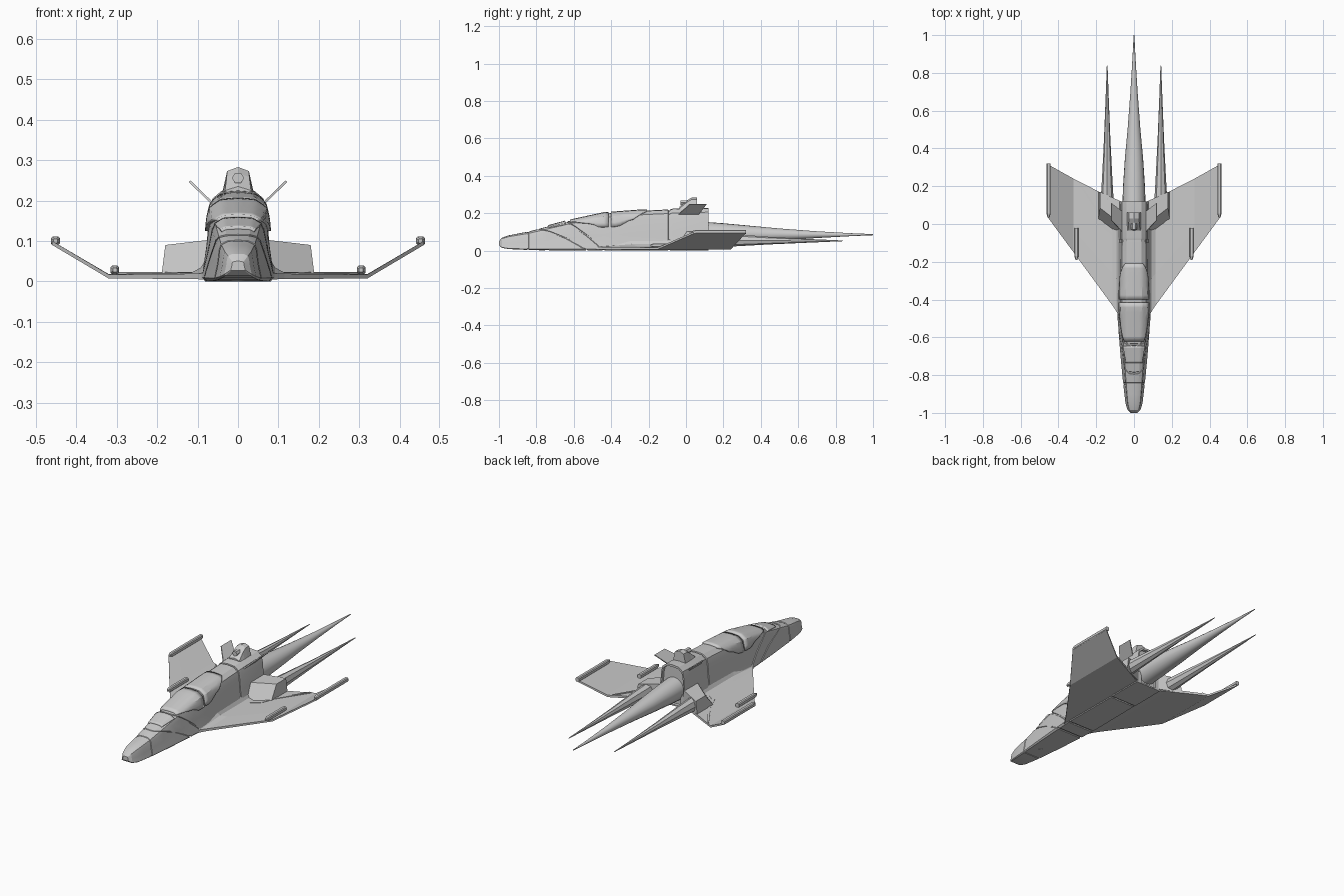
import bpy, bmesh, math
from mathutils import Vector

if "Cube" in bpy.data.objects:
    bpy.data.objects.remove(bpy.data.objects["Cube"])

def make(name, verts, faces, smooth=None):
    me = bpy.data.meshes.new(name)
    me.from_pydata([tuple(v) for v in verts], [], faces)
    bm = bmesh.new()
    bm.from_mesh(me)
    bmesh.ops.recalc_face_normals(bm, faces=bm.faces)
    bm.to_mesh(me)
    bm.free()
    ob = bpy.data.objects.new(name, me)
    bpy.context.collection.objects.link(ob)
    if smooth:
        bpy.ops.object.select_all(action='DESELECT')
        ob.select_set(True)
        bpy.context.view_layer.objects.active = ob
        bpy.ops.object.shade_smooth_by_angle(angle=math.radians(smooth))
    return ob

def loft(name, rings, smooth=None):
    n = len(rings[0])
    verts = [p for r in rings for p in r]
    faces = [(a * n + i, a * n + (i + 1) % n, (a + 1) * n + (i + 1) % n, (a + 1) * n + i)
             for a in range(len(rings) - 1) for i in range(n)]
    faces += [tuple(range(n)), tuple(range(len(verts) - n, len(verts)))]
    return make(name, verts, faces, smooth)

def lerp(table, y):
    if y <= table[0][0]:
        return table[0][1]
    for (a, p), (b, q) in zip(table, table[1:]):
        if y <= b:
            return p + (q - p) * (y - a) / (b - a)
    return table[-1][1]

def mirrored(points, sx):
    return [(sx * x, y, z) for x, y, z in points]

# Fuselage envelope: top height, underside height and half width along y
TOP = [(-1, .05), (-.985, .068), (-.95, .081), (-.84, .102), (-.63, .157), (-.44, .198),
       (-.25, .212), (-.09, .22), (.12, .225)]
LOW = [(-1, .027), (-.985, .015), (-.95, .008), (-.84, .003), (-.6, 0), (.12, 0)]
WID = [(-1, .018), (-.985, .034), (-.95, .045), (-.84, .058), (-.63, .078), (-.45, .09), (.12, .085)]
SEC = [(0, 0), (.9, 0), (1, .05), (.96, .17), (.87, .42), (.8, .76), (.72, .9), (.45, .985), (0, 1)]

def hull_point(t, y, s=1.0, rake=0.0):
    i = min(int(t), len(SEC) - 2)
    f = t - i
    w = SEC[i][0] + (SEC[i + 1][0] - SEC[i][0]) * f
    h = SEC[i][1] + (SEC[i + 1][1] - SEC[i][1]) * f
    y += rake * (1 - h)
    lo, hi = lerp(LOW, y), lerp(TOP, y)
    z = lo + h * (hi - lo)
    if s < 1 or h > .1:
        mid = (lo + hi) / 2
        z = mid + (z - mid) * s
    return (w * lerp(WID, y) * s, y, z)

def hull_ring(y, rake=0.0, s=1.0):
    half = [hull_point(i, y, s, rake) for i in range(len(SEC))]
    return half + [(-x, b, z) for x, b, z in half[-2:0:-1]]

def groove(y, rake):
    return [hull_ring(y + d, rake, s) for d, s in ((-.006, 1), (-.004, .95), (.004, .95), (.006, 1))]

rings = [hull_ring(y) for y in (-1, -.985, -.95, -.9)]
rings += groove(-.845, 0) + [hull_ring(-.825, .13)] + groove(-.79, .26)
rings += [hull_ring(-.72, .23)] + groove(-.64, .2)
rings += [hull_ring(-.5, .12), hull_ring(-.4, .06), hull_ring(-.3), hull_ring(-.2)]
rings += groove(-.09, 0)
loft("fuselage", rings, 25)

# Rear engine block with a recessed back face
loft("engine_block", [hull_ring(-.085, 0, 1.0), hull_ring(-.07, 0, 1.03), hull_ring(.12, 0, 1.03),
                      hull_ring(.12, 0, .93), hull_ring(.105, 0, .92)], 25)

# Raised canopy panels following the hull surface
def canopy(name, y0, y1, edge, n=8, m=10):
    verts, faces = [], []
    for a in range(n + 1):
        y = y0 + (y1 - y0) * a / n
        low = lerp(edge, y)
        for b in range(2 * m + 1):
            u = (b - m) / m
            x, yy, z = hull_point(8 - (8 - low) * abs(u), y, 1.0)
            verts.append((math.copysign(x, u) * 1.02, yy, z + .001))
    w = 2 * m + 1
    for a in range(n):
        for b in range(2 * m):
            faces.append((a * w + b, a * w + b + 1, (a + 1) * w + b + 1, (a + 1) * w + b))
    ob = make(name, verts, faces, 25)
    mod = ob.modifiers.new("thickness", 'SOLIDIFY')
    mod.thickness = .012
    mod.offset = 0

EDGE = [(-.62, 6.4), (-.54, 5.4), (-.46, 4.6), (-.36, 4.6), (-.28, 5.2), (-.21, 6.8)]
canopy("windscreen", -.735, -.645, [(-.735, 6.5), (-.645, 6)])
canopy("front_canopy", -.62, -.415, EDGE)
canopy("rear_canopy", -.4, -.21, EDGE)

# Spikes: round tapered tail spike, slimmer faceted side spikes
def spike(name, x, prof, n, smooth):
    loft(name, [[(x + rx * math.cos(2 * math.pi * i / n), y, z + rz * math.sin(2 * math.pi * i / n))
                 for i in range(n)] for y, z, rx, rz in prof], smooth)

spike("tail_spike", 0, [(.09, .088, .062, .066), (.2, .088, .058, .058), (.35, .087, .048, .045),
                        (.5, .086, .034, .032), (.7, .085, .019, .018), (.88, .085, .008, .008),
                        (1, .085, .002, .003)], 20, 40)

# Dorsal pod with hexagonal barrel
def pod_ring(y, top, w):
    return [(-.042, y, .205), (.042, y, .205), (w, y, top - .01), (0, y, top), (-w, y, top - .01)]
loft("dorsal_pod", [pod_ring(-.035, .235, .032), pod_ring(.005, .268, .028),
                    pod_ring(.03, .283, .027), pod_ring(.06, .283, .027)])
spike("dorsal_barrel", 0, [(-.03, .256, .015, .014), (.04, .256, .015, .014)], 6, None)

# Underside sensor disc
bpy.ops.mesh.primitive_cylinder_add(vertices=16, radius=.016, depth=.01, location=(0, -.77, .006))
bpy.context.object.name = "underside_sensor"

# Wing chord stations: x, y leading, y trailing, top at leading, top at middle, underside
WING = [(.05, -.53, .12, .025, .085, .004), (.08, -.49, .12, .022, .055, .004),
        (.092, -.465, .123, .02, .034, .005), (.115, -.43, .135, .019, .022, .006),
        (.32, -.15, .24, .017, .018, .007), (.46, .04, .318, .1, .1, .09)]

for sx, side in ((1, "right"), (-1, "left")):
    # Wing with upturned tip
    sections = []
    for x, a, b, zl, zm, zb in WING:
        sections.append(mirrored([(x, a, zb), (x, a, zl), (x, a + (b - a) * .3, zm),
                                  (x, b, zm), (x, b, zb)], sx))
    loft(side + "_wing", sections)

    # Wing pods: slim octagon-edged boxes with tapered noses
    for nm, x, z, y0, y1 in (("tip_pod", .452, .1, .035, .32), ("wing_pod", .305, .028, -.19, -.02)):
        def sq(y, r):
            c = r * .6
            pts = [(r, c), (c, r), (-c, r), (-r, c), (-r, -c), (-c, -r), (c, -r), (r, -c)]
            return [(sx * (x + p), y, z + q) for p, q in pts]
        loft(side + "_" + nm, [sq(y0, .005), sq(y0 + .02, .011), sq(y1, .011)])

    # Nacelle box with swept sloping intake face
    loft(side + "_nacelle", [
        mirrored([(.07, -.07, .01), (.19, .02, .01), (.18, .085, .09), (.07, .0, .103)], sx),
        mirrored([(.07, .12, .01), (.19, .17, .01), (.18, .17, .09), (.07, .12, .103)], sx)])
    spike(side + "_spike", sx * .142, [(.13, .055, .034, .04), (.25, .055, .027, .033),
                                       (.45, .053, .017, .02), (.65, .052, .009, .01),
                                       (.84, .052, .002, .002)], 8, None)

    # Tilted dorsal fin
    fin = [Vector((.055, -.05, .185)), Vector((.12, .02, .248)),
           Vector((.12, .11, .248)), Vector((.055, .06, .185))]
    off = Vector((.002, 0, -.002))
    loft(side + "_fin", [mirrored([p + off for p in fin], sx), mirrored([p - off for p in fin], sx)])

    # Raised strip along the wing behind the nacelle
    strip = [(.085, -.085), (.165, -.02), (.19, .05), (.30, .225), (.29, .225), (.18, .06), (.155, -.01), (.085, -.07)]
    loft(side + "_wing_seam", [[(sx * x, y, z) for x, y in strip] for z in (.012, .023)])
